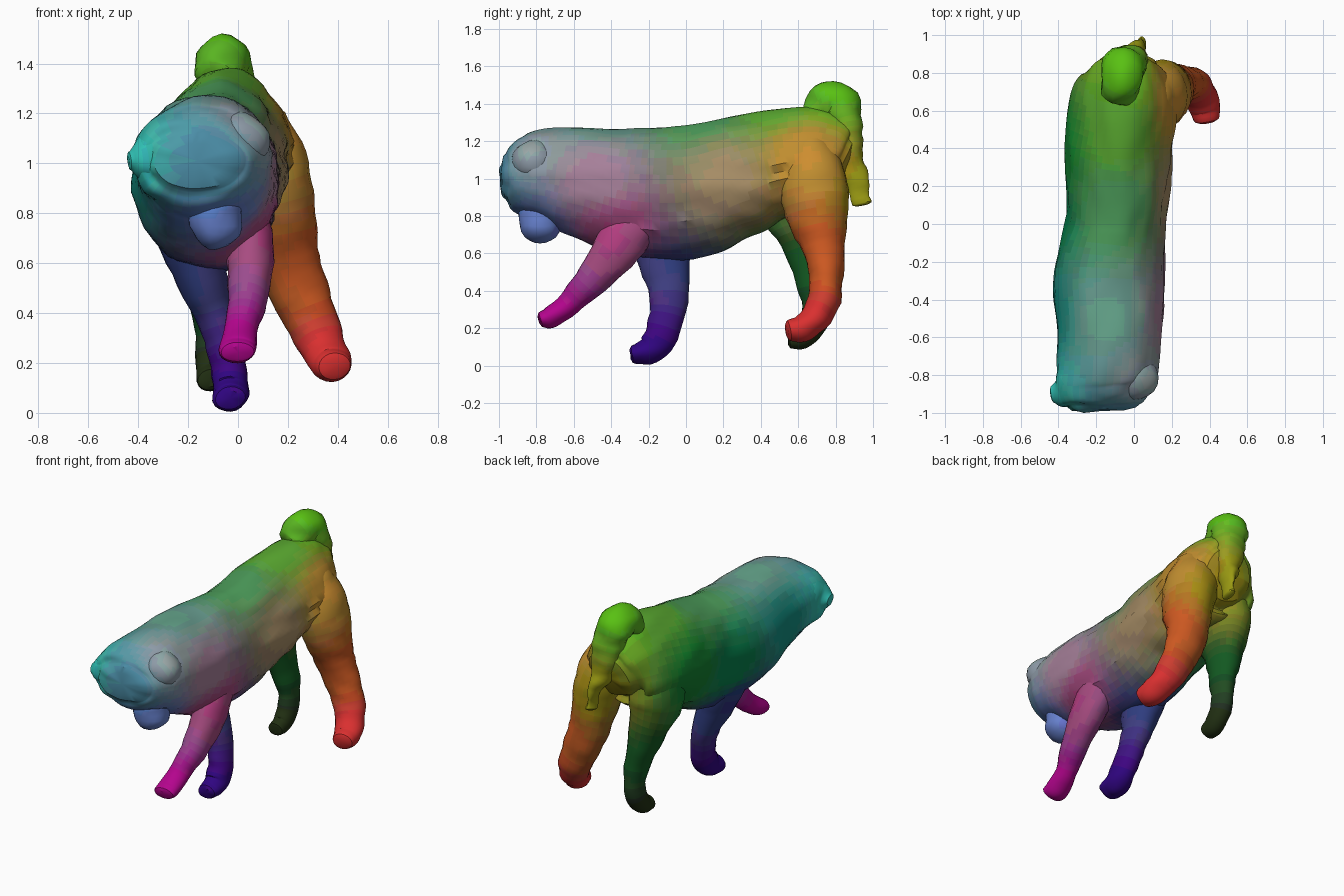
import bpy
import bmesh
from math import cos, sin, pi
from mathutils import Vector, noise

# Colour anchors: x, y, z, red, green, blue
ANCHORS = [
    (-.05, .80, 1.50, .36, .74, .12), (-.30, .40, 1.0, .08, .52, .20),
    (-.35, 0, .90, .05, .50, .30), (-.40, -.50, 1.0, .10, .55, .50),
    (-.45, -.90, 1.0, .20, .74, .68), (.10, -.85, 1.20, .58, .63, .63),
    (-.10, -.80, .75, .38, .48, .82), (.15, -.50, 1.0, .65, .52, .60),
    (.10, -.40, .70, .68, .27, .50), (0, -.72, .22, .70, .05, .55),
    (-.03, -.20, .05, .22, .05, .50), (-.20, -.10, .60, .18, .22, .52),
    (.20, .20, 1.0, .64, .53, .40), (.20, .65, 1.10, .78, .54, .20),
    (.28, .70, .60, .80, .35, .15), (.40, .60, .20, .85, .20, .20),
    (-.10, .63, .12, .15, .20, .12), (-.15, .65, .50, .08, .33, .15),
    (.04, .95, .90, .62, .58, .08), (-.10, .10, 1.30, .30, .62, .34),
    (-.15, -.50, 1.27, .40, .63, .56), (-.12, -.98, 1.0, .30, .56, .63),
    (-.10, .50, 1.36, .34, .66, .18),
]
STEPS = 20


def colour_at(p):
    total, col = 0.0, Vector((0, 0, 0))
    for a in ANCHORS:
        w = 1 / ((p - Vector(a[:3])).length_squared + .006) ** 2
        total += w
        col += w * Vector(a[3:])
    return tuple(round(c / total * STEPS) for c in col)


def paint(obj):
    slots = {}
    for f in obj.data.polygons:
        key = colour_at(f.center)
        if key not in slots:
            name = "coat_%d_%d_%d" % key
            mat = bpy.data.materials.get(name)
            if mat is None:
                mat = bpy.data.materials.new(name)
                mat.diffuse_color = (*[(k / STEPS) ** 2.2 for k in key], 1)
            slots[key] = len(obj.data.materials)
            obj.data.materials.append(mat)
        f.material_index = slots[key]


def shape_trunk(bm):
    # Narrow the top of the rump and turn the face a little to the left
    for v in bm.verts:
        p = v.co
        ramp = min(max((p.y + .2) / .7, 0), 1)
        top = min(max((p.z - 1.0) / .38, 0), 1)
        p.x = -.03 + (p.x + .03) * (1 - .3 * top * ramp)
        p.y += (p.x + .18) * .2 * min(max((-.7 - p.y) / .2, 0), 1)


def finish(name, bm, rough):
    # Slightly lumpy skin, with long folds on the right flank
    if name == "body":
        shape_trunk(bm)
    bmesh.ops.recalc_face_normals(bm, faces=bm.faces)
    bm.normal_update()
    for v in bm.verts:
        p = v.co
        amp = rough
        if name == "body" and p.x > .02 and -.25 < p.y < .6 and .7 < p.z < 1.25:
            amp *= 1.8
        v.co = p + v.normal * amp * noise.noise(Vector((p.x * 9, p.y * 4, p.z * 16)))
    mesh = bpy.data.meshes.new(name)
    bm.to_mesh(mesh)
    bm.free()
    obj = bpy.data.objects.new(name, mesh)
    bpy.context.collection.objects.link(obj)
    paint(obj)
    bpy.ops.object.select_all(action='DESELECT')
    obj.select_set(True)
    bpy.context.view_layer.objects.active = obj
    bpy.ops.object.shade_smooth_by_angle(angle=.6)
    return obj


def spline(keys, n):
    # Catmull-Rom through the key sections
    k = [Vector(s) for s in keys]
    k = [k[0] * 2 - k[1]] + k + [k[-1] * 2 - k[-2]]
    out = []
    for i in range(1, len(k) - 2):
        a, b, c, d = k[i - 1:i + 3]
        for j in range(n):
            t = j / n
            out.append(.5 * (2 * b + (c - a) * t + (2 * a - 5 * b + 4 * c - d) * t * t
                             + (3 * b - a - 3 * c + d) * t ** 3))
    return out + [k[-2]]


def limb(name, keys, sides=20, n=5, ref=(1, 0, 0), rough=.01, dome=.45):
    # Sections are x, y, z, half width along ref, half depth across it
    rows = spline(keys, n)
    pts = [Vector(r[:3]) for r in rows]
    bm = bmesh.new()
    rings = []

    def ring(p, t, a, b):
        s = Vector(ref)
        s = (s - t * s.dot(t)).normalized()
        u = t.cross(s)
        rings.append([bm.verts.new(p + s * a * cos(q * 2 * pi / sides)
                                   + u * b * sin(q * 2 * pi / sides)) for q in range(sides)])

    for i, p in enumerate(pts):
        t = (pts[min(i + 1, len(pts) - 1)] - pts[max(i - 1, 0)]).normalized()
        a, b = max(rows[i][3], .01), max(rows[i][4], .01)
        r = min(a, b) * dome
        caps = ((.92, .4), (.6, .8))
        if i == 0:
            for c, d in reversed(caps):
                ring(p - t * r * d, t, a * c, b * c)
        ring(p, t, a, b)
        if i == len(pts) - 1:
            for c, d in caps:
                ring(p + t * r * d, t, a * c, b * c)
    for r0, r1 in zip(rings, rings[1:]):
        for q in range(sides):
            w = (q + 1) % sides
            bm.faces.new((r0[q], r0[w], r1[w], r1[q]))
    for end in (rings[0], rings[-1]):
        bmesh.ops.poke(bm, faces=[bm.faces.new(end)])
    return finish(name, bm, rough)


def blob(name, centre, size):
    bm = bmesh.new()
    bmesh.ops.create_icosphere(bm, subdivisions=3, radius=1)
    for v in bm.verts:
        v.co = Vector(c + s * k for c, s, k in zip(centre, size, v.co))
    return finish(name, bm, .015)


# Trunk and broad head
limb("body", [
    (-.16, -.965, 1.01, .19, .12), (-.155, -.93, 1.01, .235, .175),
    (-.15, -.86, 1.01, .265, .22), (-.14, -.75, 1.01, .27, .255),
    (-.13, -.55, .98, .28, .30), (-.13, -.30, .93, .295, .34),
    (-.10, 0, .925, .265, .355), (-.085, .25, 1.0, .28, .325),
    (-.08, .45, 1.065, .295, .295), (-.05, .65, 1.10, .30, .285),
    (-.035, .77, 1.10, .255, .25), (-.03, .83, 1.08, .18, .18)],
    sides=44, n=8, rough=.014, dome=.3)

# Head details: turned muzzle, jaw lump, ear
limb("muzzle", [(-.15, -.74, 1.03, .225, .20), (-.27, -.82, 1.03, .175, .16),
                (-.37, -.885, 1.015, .10, .095), (-.43, -.90, 1.01, .04, .05)],
     ref=(0, 0, 1))
blob("jaw", (-.09, -.78, .78), (.11, .12, .13))
blob("ear", (0, -.81, 1.09), (.125, .125, .115))

# Legs, each from shoulder or hip to foot
limb("front_right_leg", [
    (.01, -.22, .85, .10, .13), (.05, -.36, .64, .095, .13),
    (.04, -.50, .465, .08, .09), (.01, -.63, .33, .068, .066),
    (0, -.72, .26, .072, .058), (0, -.77, .245, .07, .042)])
limb("front_left_leg", [
    (-.20, -.14, .80, .17, .18), (-.16, -.12, .58, .11, .145),
    (-.09, -.09, .38, .08, .105), (-.04, -.12, .20, .07, .09),
    (-.03, -.18, .09, .074, .08), (-.03, -.25, .064, .072, .058),
    (-.03, -.28, .06, .065, .05)])
limb("rear_right_leg", [
    (.06, .67, 1.15, .14, .13), (.12, .68, 1.0, .16, .18),
    (.165, .70, .82, .145, .17), (.195, .735, .63, .13, .115),
    (.26, .75, .45, .115, .09), (.325, .72, .30, .098, .085),
    (.37, .63, .205, .083, .073), (.385, .56, .188, .068, .057)])
limb("rear_left_leg", [
    (-.19, .61, 1.08, .13, .17), (-.20, .59, .87, .15, .21),
    (-.17, .64, .67, .115, .135), (-.12, .69, .42, .07, .09),
    (-.11, .69, .25, .06, .075), (-.11, .63, .155, .06, .065),
    (-.11, .56, .135, .055, .045)])

# Tail curling over the rump with a thin tip
limb("tail", [
    (-.09, .68, 1.36, .09, .08), (-.07, .75, 1.41, .11, .095),
    (-.055, .825, 1.39, .11, .105), (-.035, .865, 1.26, .10, .08),
    (-.005, .88, 1.12, .075, .07), (.03, .91, 1.0, .04, .07),
    (.04, .94, .87, .02, .05)], rough=.02)
